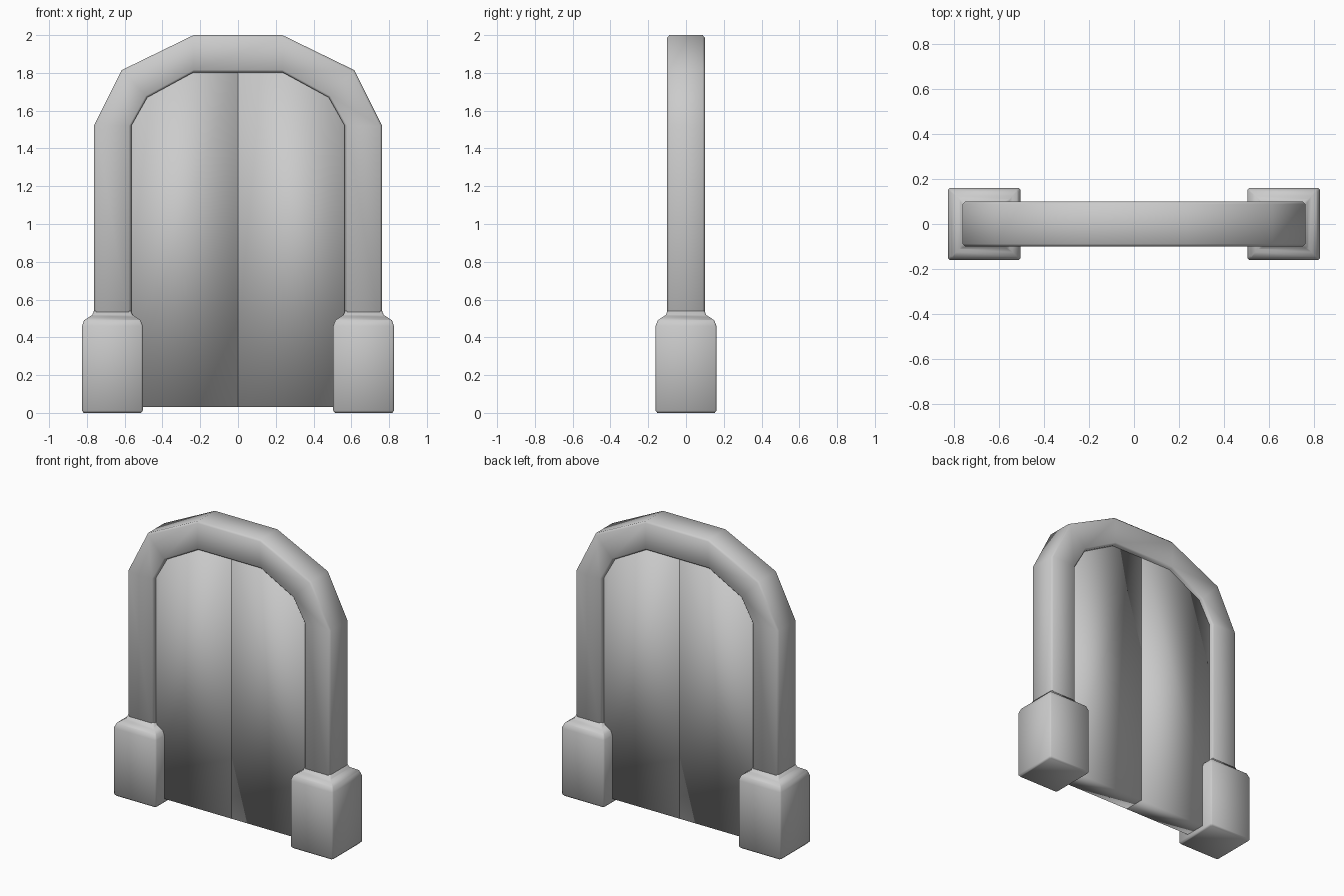
import bpy, bmesh

if "Cube" in bpy.data.objects:
    bpy.data.objects.remove(bpy.data.objects["Cube"])

OUTER = [(0.763, 0.45), (0.763, 1.52), (0.615, 1.815), (0.235, 2.0)]
INNER = [(0.565, 0.45), (0.565, 1.52), (0.48, 1.67), (0.235, 1.803)]


def finish(name, bm):
    bmesh.ops.recalc_face_normals(bm, faces=bm.faces)
    mesh = bpy.data.meshes.new(name)
    bm.to_mesh(mesh)
    bm.free()
    for p in mesh.polygons:
        p.use_smooth = True
    obj = bpy.data.objects.new(name, mesh)
    bpy.context.collection.objects.link(obj)
    return obj


def loft(name, rings, closed_ends=True):
    """Skin a list of four-sided rings with quads."""
    bm = bmesh.new()
    loops = [[bm.verts.new(co) for co in ring] for ring in rings]
    for a, b in zip(loops, loops[1:]):
        for i in range(4):
            j = (i + 1) % 4
            bm.faces.new((a[i], a[j], b[j], b[i]))
    bm.faces.new(loops[0])
    bm.faces.new(loops[-1])
    return finish(name, bm)


# Arch frame: square section swept along both posts and the faceted arch
half = list(zip(OUTER, INNER))
path = [((-o[0], o[1]), (-i[0], i[1])) for o, i in half] + half[::-1]
rings = [[(o[0], -0.1, o[1]), (o[0], 0.1, o[1]), (i[0], 0.1, i[1]), (i[0], -0.1, i[1])]
         for o, i in path]
arch = loft("arch_frame", rings)
bevel = arch.modifiers.new("soft_edges", 'BEVEL')
bevel.width = 0.012
bevel.segments = 1
bevel.limit_method = 'ANGLE'
bevel.angle_limit = 1.0

# Plinth blocks with a sloped collar around each post
PROFILE = [(0.152, 0), (0.161, 0.012), (0.161, 0.46), (0.15, 0.49),
           (0.125, 0.507), (0.107, 0.518), (0.098, 0.54)]
for side, label in ((-1, "left"), (1, "right")):
    cx = 0.665 * side
    rings = [[(cx - r, -r, z), (cx + r, -r, z), (cx + r, r, z), (cx - r, r, z)]
             for r, z in PROFILE]
    block = loft(label + "_plinth", rings)
    b = block.modifiers.new("soft_edges", 'BEVEL')
    b.width = 0.008
    b.segments = 1
    b.limit_method = 'ANGLE'
    b.angle_limit = 1.2

    # Door leaf filling half of the opening
    outline = [(0, 0.03), (0.62, 0.03), (0.62, 1.54), (0.52, 1.72), (0.235, 1.86), (0, 1.86)]
    bm = bmesh.new()
    face = bm.faces.new([bm.verts.new((x * side, -0.072, z)) for x, z in outline])
    ext = bmesh.ops.extrude_face_region(bm, geom=[face])
    new = [v for v in ext["geom"] if isinstance(v, bmesh.types.BMVert)]
    bmesh.ops.translate(bm, verts=new, vec=(0, 0.144, 0))
    finish(label + "_door_leaf", bm)
